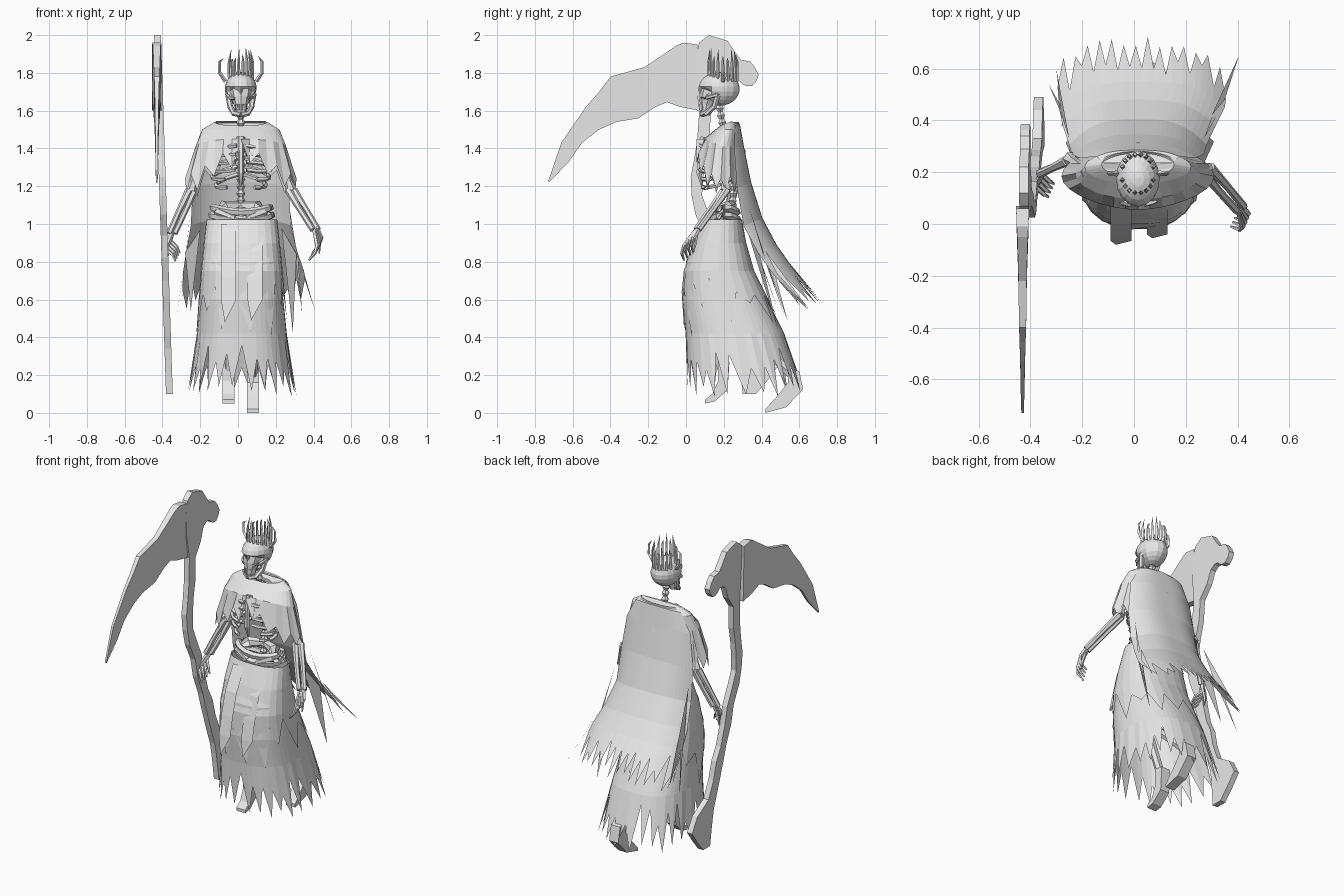
import bpy, bmesh, math, random
from mathutils import Vector

random.seed(4)
if "Cube" in bpy.data.objects:
    bpy.data.objects.remove(bpy.data.objects["Cube"])

grey = bpy.data.materials.new("pale_grey")
grey.use_nodes = True
grey.diffuse_color = (0.8, 0.8, 0.8, 1)
grey.node_tree.nodes["Principled BSDF"].inputs["Base Color"].default_value = (0.8, 0.8, 0.8, 1)
MID = .015  # body centre line


def finish(bm, name, solid=True):
    if solid:
        bmesh.ops.recalc_face_normals(bm, faces=bm.faces)
    mesh = bpy.data.meshes.new(name)
    bm.to_mesh(mesh)
    bm.free()
    mesh.materials.append(grey)
    bpy.context.collection.objects.link(bpy.data.objects.new(name, mesh))


def bridge(bm, rings):
    for lo, hi in zip(rings, rings[1:]):
        for k in range(len(lo)):
            bm.faces.new((lo[k], lo[k - 1], hi[k - 1], hi[k]))
    bm.faces.new(rings[0])
    bm.faces.new(rings[-1])


def tube(bm, pts, radii, sides=6):
    """Tapered tube through points, one radius per point."""
    pts = [Vector(p) for p in pts]
    rings = []
    for i, p in enumerate(pts):
        d = (pts[min(i + 1, len(pts) - 1)] - pts[max(i - 1, 0)]).normalized()
        ref = Vector((0, 1, 0)) if abs(d.y) < 0.8 else Vector((1, 0, 0))
        a = d.cross(ref).normalized()
        b = d.cross(a)
        r = radii[i] if isinstance(radii, (list, tuple)) else radii
        turn = [math.tau * k / sides for k in range(sides)]
        rings.append([bm.verts.new(p + (a * math.cos(t) + b * math.sin(t)) * r) for t in turn])
    bridge(bm, rings)


def slab(bm, pairs, x_of, thick):
    """Plate in the side plane from pairs of edge points (y, z, y, z)."""
    rings = []
    for i, (y0, z0, y1, z1) in enumerate(pairs):
        h = thick(i) / 2
        rings.append([bm.verts.new((x_of(z) + s * h, y, z))
                      for y, z, s in ((y0, z0, -1), (y0, z0, 1), (y1, z1, 1), (y1, z1, -1))])
    bridge(bm, rings)


def cloth(name, rows, cols, point, closed):
    """Sheet of rows x cols; point(col, row) gives each position."""
    bm = bmesh.new()
    grid = [[bm.verts.new(point(c, r)) for c in range(cols)] for r in range(rows)]
    for lo, hi in zip(grid, grid[1:]):
        for c in range(0 if closed else 1, cols):
            bm.faces.new((lo[c], lo[c - 1], hi[c - 1], hi[c]))
    finish(bm, name, False)


def blend(table, z):
    """Linear lookup in a table sorted by falling height."""
    for a, b in zip(table, table[1:]):
        if z >= b[0] or b is table[-1]:
            t = (a[0] - z) / (a[0] - b[0])
            return [p + (q - p) * t for p, q in zip(a[1:], b[1:])]


# Skirt: height, front y, back y, half width
SKIRT = [(1.02, .10, .29, .18), (.8, 0, .33, .205), (.6, -.02, .43, .22),
         (.4, 0, .53, .24), (.25, 0, .58, .255), (.1, .01, .625, .288)]


def skirt(name, heights, cols, high, low, out):
    ends = [random.uniform(*(high if c % 2 else low)) for c in range(cols)]

    def point(col, r):
        z = heights[r] if r < len(heights) else ends[col]
        front, back, half = blend(SKIRT, z)
        a = math.tau * col / cols
        c, s = math.cos(a), math.sin(a)
        x = math.copysign(abs(c) ** .8, c) * (half + out)
        y = (front + back) / 2 + math.copysign(abs(s) ** .8, s) * ((back - front) / 2 + out)
        return (.02 + x, y, z)
    cloth(name, len(heights) + 1, cols, point, True)


skirt("skirt", (1.02, .8, .6, .42), 52, (.22, .38), (.08, .15), 0)
skirt("over_skirt", (1.025, .9, .75), 26, (.6, .72), (.4, .58), .008)

# Loose strips hanging from the waist
for i, (x, w, y, tip) in enumerate([(-.05, .04, 0, .48), (.09, .04, .025, .49)]):
    path = [(.08, 1.0), (.0, .86), (-.04, .72), (-.065, .6)]
    bm = bmesh.new()
    edge = [[bm.verts.new((x + s * w, y + py, pz)) for s in (-1, 1)] for py, pz in path]
    for a, b in zip(edge, edge[1:]):
        bm.faces.new((a[0], a[1], b[1], b[0]))
    bm.faces.new((edge[-1][0], edge[-1][1], bm.verts.new((x - .02, y - .08, tip))))
    finish(bm, f"waist_strip_{i}", False)

# Back cape: y, z, half width, centre x
CAPE = [(.235, 1.545, .13, MID), (.285, 1.53, .16, MID), (.305, 1.42, .225, MID),
        (.345, 1.22, .255, MID), (.405, 1.03, .265, MID), (.48, .89, .295, .02), (.55, .79, .32, .03)]
CAPE_COLS = 29


def cape_point(c, r):
    u = 2 * c / (CAPE_COLS - 1) - 1
    if r < len(CAPE):
        y, z, half, mid = CAPE[r]
    else:
        t = random.uniform(.75, 1) if c % 2 else random.uniform(.1, .55)
        y, z, half, mid = .56 + .165 * t, .775 - .195 * t, .325, .03
    wrap = min(r, 4) / 4 * abs(u) ** 3
    return (mid + u * half, y - .1 * wrap, z - .04 * wrap)


cloth("back_cape", len(CAPE) + 1, CAPE_COLS, cape_point, False)

# Torn shards at the cape sides: top, outer corner, tip
SHARDS = [((.30, .42, .86), (.35, .48, .74), (.405, .65, .55)),
          ((.23, .32, .98), (.31, .39, .84), (.29, .49, .43)),
          ((.27, .33, 1.1), (.32, .42, .8), (.34, .52, .52)),
          ((-.27, .40, .88), (-.29, .47, .74), (-.33, .54, .48)),
          ((-.20, .33, .97), (-.28, .38, .85), (-.25, .49, .54)),
          ((-.25, .33, 1.1), (-.28, .42, .8), (-.30, .60, .57))]
bm = bmesh.new()
for corners in SHARDS:
    bm.faces.new([bm.verts.new(p) for p in corners])
finish(bm, "cape_shards", False)

# Shoulder mantle: x radius, y radius, height, centre y
MANTLE = [(.065, .035, 1.51, .215), (.14, .05, 1.54, .23), (.205, .065, 1.50, .22),
          (.24, .1, 1.41, .195)]


def mantle_point(c, r):
    a = math.tau * c / 32
    side, front = abs(math.cos(a)), -math.sin(a)
    if r < len(MANTLE):
        rx, ry, z, yc = MANTLE[r]
        if front > 0:
            z -= .02 * front if r == 1 else -.04 * front * (r == 3)
    else:
        rx, ry, yc = .24 + .055 * side ** 2, .13, .185
        z = 1.43 - .2 * side if front > 0 else 1.37 - .15 * side
        z -= random.uniform(.04, .1) if c % 2 else -.02
    return (MID + rx * math.cos(a), yc + ry * math.sin(a), z)


cloth("shoulder_mantle", len(MANTLE) + 1, 32, mantle_point, True)

# Spine and neck, with bulging vertebrae
bm = bmesh.new()
steps = 33
spine = [(MID, .235 + .02 * math.sin(i / steps * 5) - .04 * (i / steps) ** 2,
          1.03 + .62 * i / steps) for i in range(steps)]
tube(bm, spine, [.024 if i % 2 else .013 for i in range(steps)])
finish(bm, "spine")

# Ribs and breastbone
bm = bmesh.new()
for k in range(6):
    z, w = 1.45 - .043 * k, (.11, .135, .148, .152, .145, .125)[k]
    for s in (-1, 1):
        arc = [math.pi * t / 9 * (.95 if k < 4 else .82) for t in range(10)]
        tube(bm, [(MID + s * (w * math.sin(a) + .006), .165 + .09 * math.cos(a),
                   z + .03 * math.cos(a) - .03 * math.sin(a)) for a in arc], .012, 5)
tube(bm, [(MID, .095, 1.46), (MID, .075, 1.38), (MID, .07, 1.27), (MID, .085, 1.2)],
     [.022, .016, .016, .006])
for s in (-1, 1):
    tube(bm, [(MID + s * x, y, z) for x, y, z in
              ((.01, .13, 1.46), (.1, .17, 1.48), (.18, .21, 1.47))], .012)
finish(bm, "ribcage")

# Pelvis
bm = bmesh.new()
for lift, size in ((1.035, 1), (1.075, .95)):
    ring = [math.tau * t / 16 for t in range(17)]
    tube(bm, [(.02 + .16 * size * math.cos(a), .2 + .075 * size * math.sin(a),
               lift + .012 * math.cos(2 * a)) for a in ring], .02, 5)
for s in (-1, 1):
    tube(bm, [(MID + s * x, y, z) for x, y, z in
              ((0, .25, 1.1), (.09, .22, 1.09), (.12, .15, 1.06), (.03, .12, 1.03))],
         [.02, .035, .025, .015])
finish(bm, "pelvis")

# Skull with pushed-in eye sockets
bm = bmesh.new()
bmesh.ops.create_uvsphere(bm, u_segments=16, v_segments=11, radius=1)
for v in bm.verts:
    x, y, z = v.co
    if y < 0 and z < 0:
        x *= 1 + .25 * z
    v.co = (MID + x * .085, .175 + y * .109, 1.715 + z * .09)
    for s in (-1, 1):
        if (v.co - Vector((MID + s * .036, .09, 1.7))).length < .027:
            v.co.y += .035
finish(bm, "skull")
bm = bmesh.new()
tube(bm, [(MID, .135, 1.70), (MID, .118, 1.66), (MID, .108, 1.63), (MID, .105, 1.61), (MID, .105, 1.575)],
     [.06, .05, .036, .034, .024], 8)
for s in (-1, 1):
    jaw = ((.068, .17, 1.69), (.056, .15, 1.62), (.036, .105, 1.585), (0, .085, 1.58))
    cheek = ((.074, .17, 1.685), (.058, .11, 1.668), (.03, .085, 1.665))
    for path, width in ((jaw, .015), (cheek, .01)):
        tube(bm, [(MID + s * x, y, z) for x, y, z in path], width)
for k in range(-3, 4):
    tube(bm, [(MID + k * .009, .072 + abs(k) * .004, 1.635),
              (MID + k * .009, .074 + abs(k) * .004, 1.603)], .0045, 4)
finish(bm, "face_and_jaw")

# Crown of spikes, the two side ones bowed outward
bm = bmesh.new()
for k in range(18):
    a = math.tau * k / 18
    c, s, top = math.cos(a), math.sin(a), random.uniform(1.86, 1.93)
    out = 1.7 if abs(c) > .95 else 1.0
    tube(bm, [(MID + x * c, .195 + y * s, z) for x, y, z in
              ((.03 * (1 + out), .072, 1.755), (.066 * out, .076, 1.80),
               (.066 * out, .076, 1.86), (.054 * out, .07, top))],
         [.011, .009, .007, .001], 4)
finish(bm, "crown")

# Arms: shoulder, elbow, wrist, palm end, finger reach
ARMS = {
    "left": ((.2, .2, 1.46), (.28, .21, 1.18), (.41, .06, .97), (.43, .015, .905), (-.045, 0, -.075)),
    "right": ((-.18, .2, 1.46), (-.245, .25, 1.18), (-.35, .2, .95), (-.37, .17, .89), (.05, -.04, -.065)),
}
for side, pts in ARMS.items():
    shoulder, elbow, wrist, palm, reach = map(Vector, pts)
    bm = bmesh.new()
    tube(bm, [shoulder, shoulder.lerp(elbow, .15), shoulder.lerp(elbow, .85), elbow],
         [.026, .02, .02, .03])
    for off in (-.014, .014):
        o = Vector((off, off / 2, 0))
        tube(bm, [elbow + o, elbow.lerp(wrist, .5) + o * 1.2, wrist + o], [.021, .015, .016])
    finish(bm, side + "_arm")
    bm = bmesh.new()
    for k in range(4):
        o = Vector((.006, .014, .012)) * (k - 1.5)
        knuckle = palm + o * 1.2
        tube(bm, [wrist + o * .5, knuckle, knuckle + reach * .5 + Vector((.01, -.012, 0)),
                  knuckle + reach], [.013, .012, .009, .005], 5)
    tube(bm, [wrist, palm + Vector((0, .03, -.02)), palm + Vector((0, .02, -.06))],
         [.01, .009, .004], 5)
    finish(bm, side + "_hand")

# Legs and boots
LEGS = {
    "left": (.08, (.20, .55), (.56, .2),
             [(.42, .02, .42, .0), (.48, .085, .53, .03), (.54, .16, .62, .125), (.54, .24, .60, .22)]),
    "right": (-.05, (.08, .55), (.2, .2),
              [(.1, .07, .1, .05), (.14, .1, .15, .06), (.17, .17, .22, .12), (.17, .28, .23, .27)]),
}
for side, (x, knee, ankle, boot) in LEGS.items():
    bm = bmesh.new()
    tube(bm, [(x, .2, 1.02), (x, *knee), (x, *ankle)], [.03, .027, .025])
    finish(bm, side + "_leg")
    bm = bmesh.new()
    slab(bm, boot, lambda z: x, lambda i: .064)
    finish(bm, side + "_boot")

# Scythe: crooked shaft with a knotted head, and a curved blade
SHAFT = [(.30, .1, .37, .1), (.29, .2, .43, .17), (.28, .28, .49, .25), (.27, .34, .44, .34),
         (.25, .4, .33, .41), (.22, .5, .285, .52), (.185, .62, .26, .63), (.165, .7, .22, .71),
         (.12, .82, .185, .84), (.10, .94, .165, .95), (.05, 1.05, .115, 1.07), (.03, 1.15, .085, 1.15),
         (.025, 1.25, .09, 1.24), (.045, 1.35, .10, 1.33), (.06, 1.45, .125, 1.44),
         (.07, 1.6, .13, 1.58), (.05, 1.75, .19, 1.66), (.05, 1.88, .22, 1.74), (.07, 1.96, .25, 1.76),
         (.12, 2.0, .28, 1.76), (.22, 1.97, .30, 1.74), (.26, 1.91, .32, 1.73), (.29, 1.87, .35, 1.73),
         (.34, 1.86, .375, 1.76), (.365, 1.83, .385, 1.79)]
bm = bmesh.new()
slab(bm, SHAFT, lambda z: -.36 - .033 * z, lambda i: .036)
finish(bm, "scythe_shaft")
BLADE = [(.06, 1.95, .07, 1.6), (-.01, 1.96, -.03, 1.62), (-.05, 1.945, -.10, 1.645),
         (-.13, 1.89, -.16, 1.62), (-.22, 1.83, -.25, 1.56), (-.40, 1.78, -.37, 1.54),
         (-.46, 1.70, -.46, 1.50), (-.53, 1.62, -.55, 1.43), (-.66, 1.43, -.62, 1.33),
         (-.73, 1.225, -.725, 1.22)]
bm = bmesh.new()
slab(bm, BLADE, lambda z: -.43, lambda i: .05 - .0045 * i)
finish(bm, "scythe_blade")
